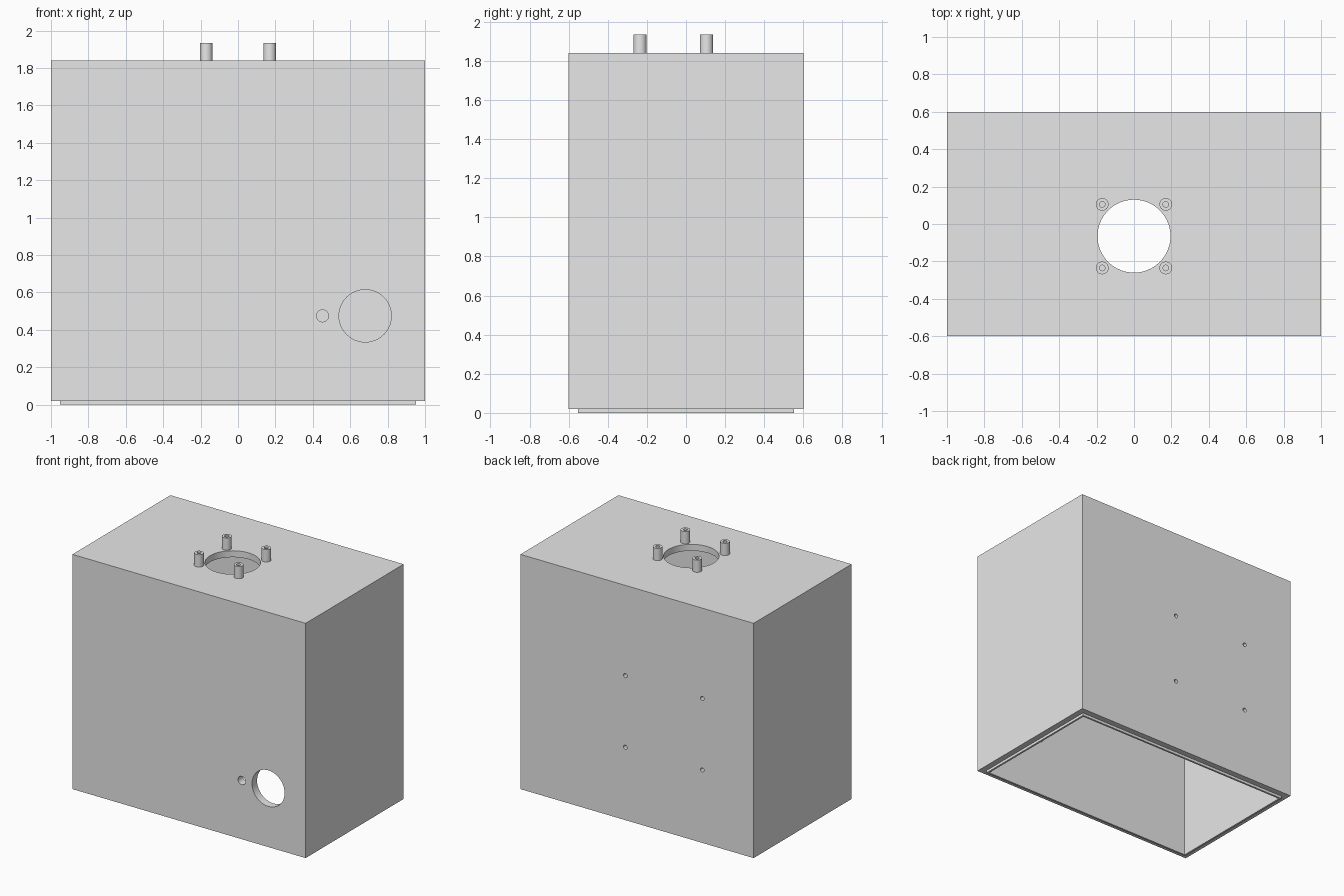
import bpy
import math
from mathutils import Matrix

default = bpy.data.objects.get("Cube")
if default:
    bpy.data.objects.remove(default, do_unlink=True)

TOP = 1.84        # top of the housing
RIM = 0.02        # underside of the outer wall
WALL = 0.062
CEILING = 0.05
HALF_X, HALF_Y = 1.0, 0.6
LIP_INSET = 0.047

grey = bpy.data.materials.new("plain grey")
grey.use_nodes = True
grey.diffuse_color = (0.8, 0.8, 0.8, 1)
grey.node_tree.nodes["Principled BSDF"].inputs["Base Color"].default_value = (0.8, 0.8, 0.8, 1)


def finish(name):
    obj = bpy.context.object
    obj.name = obj.data.name = name
    obj.data.materials.append(grey)
    return obj


def box(name, half_x, half_y, low, high):
    bpy.ops.mesh.primitive_cube_add(size=2)
    obj = finish(name)
    obj.data.transform(Matrix.Diagonal((half_x, half_y, (high - low) / 2, 1)))
    obj.location.z = (low + high) / 2
    return obj


def cylinder(name, radius, depth, centre, along_y=False, sides=48):
    turn = (math.pi / 2, 0, 0) if along_y else (0, 0, 0)
    bpy.ops.mesh.primitive_cylinder_add(vertices=sides, radius=radius, depth=depth,
                                        location=centre, rotation=turn)
    return finish(name)


def combine(target, tool, operation="DIFFERENCE"):
    bpy.context.view_layer.update()
    mod = target.modifiers.new("combine", "BOOLEAN")
    mod.operation, mod.solver, mod.object = operation, "EXACT", tool
    bpy.context.view_layer.objects.active = target
    bpy.ops.object.modifier_apply(modifier=mod.name)
    bpy.data.objects.remove(tool, do_unlink=True)


def smooth(obj):
    bpy.ops.object.select_all(action="DESELECT")
    obj.select_set(True)
    bpy.context.view_layer.objects.active = obj
    bpy.ops.object.shade_smooth_by_angle(angle=math.radians(30))


# Housing with a stepped lip below, hollow and open underneath
housing = box("housing", HALF_X, HALF_Y, RIM, TOP)
combine(housing, box("lip", HALF_X - LIP_INSET, HALF_Y - LIP_INSET, 0, 0.2), "UNION")
combine(housing, box("cavity", HALF_X - WALL, HALF_Y - WALL, -0.5, TOP - CEILING))

# Round opening in the top
HOLE_Y = -0.065
combine(housing, cylinder("top_opening", 0.195, 0.4, (0, HOLE_Y, TOP), sides=64))

# Large and small openings in the front
for x, radius in ((0.68, 0.14), (0.452, 0.032)):
    combine(housing, cylinder("front_opening", radius, 0.4, (x, -HALF_Y, 0.475), True))

# Four screw holes in the back
for x in (0.10, -0.56):
    for z in (0.585, 1.14):
        combine(housing, cylinder("screw_hole", 0.016, 0.4, (x, HALF_Y, z), True, 24))
smooth(housing)

# Four bored posts around the top opening
PEG = 0.095
for side_x, x in (("left", 0.17), ("right", -0.17)):
    for side_y, y in (("front", -0.17), ("back", 0.17)):
        spot = (x, HOLE_Y + y)
        post = cylinder(f"{side_y}_{side_x}_post", 0.034, PEG, (*spot, TOP + PEG / 2), sides=32)
        combine(post, cylinder("bore", 0.015, 2 * PEG - 0.01, (*spot, TOP + PEG), sides=24))
        smooth(post)
